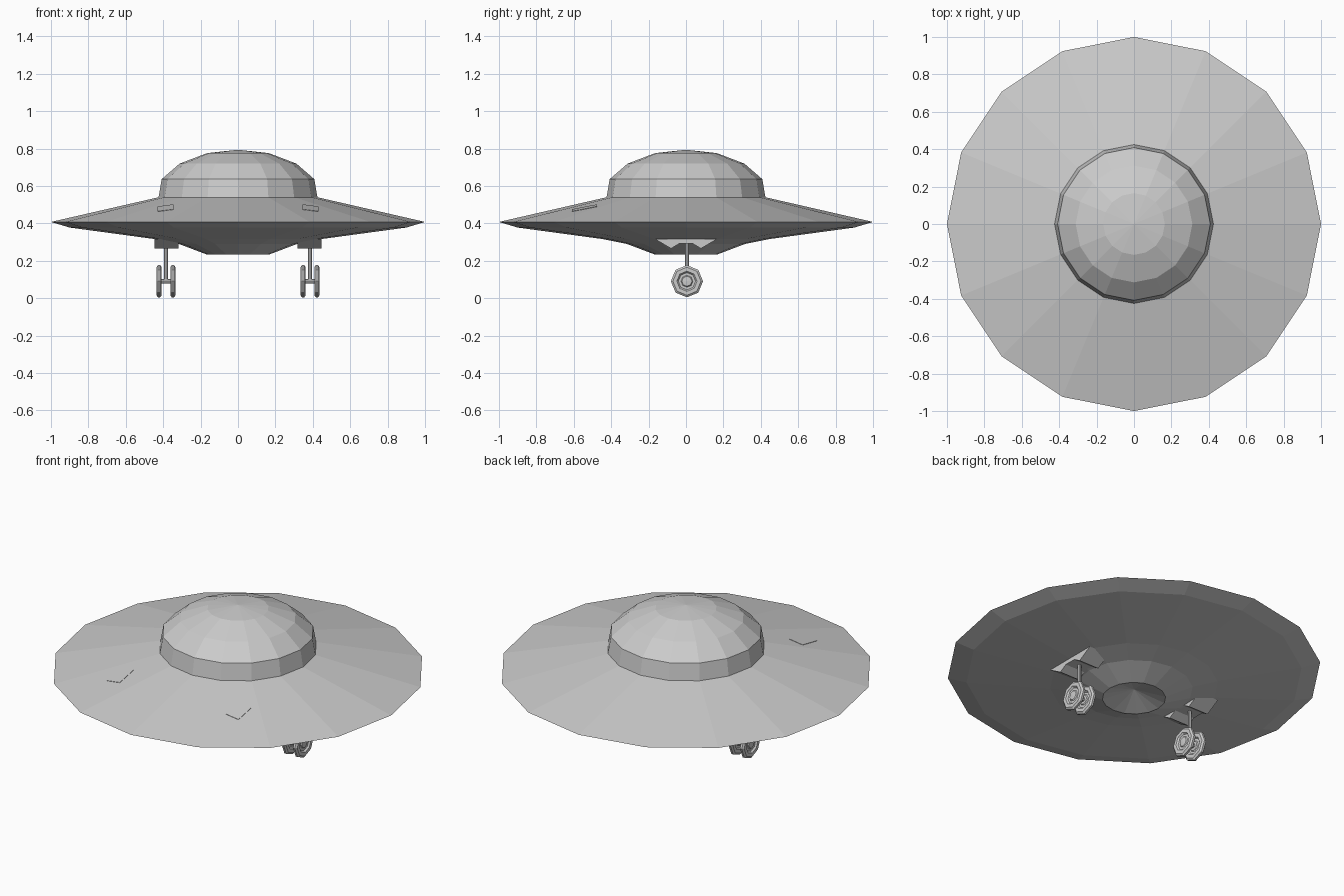
import bpy, bmesh, math
from mathutils import Matrix, Vector

cube = bpy.data.objects.get("Cube")
if cube:
    bpy.data.objects.remove(cube, do_unlink=True)

metal = bpy.data.materials.new("grey_metal")
metal.use_nodes = True
GREY = (0.6, 0.6, 0.6, 1)
metal.diffuse_color = GREY
metal.node_tree.nodes["Principled BSDF"].inputs["Base Color"].default_value = GREY


def finish(name, bm):
    bmesh.ops.recalc_face_normals(bm, faces=bm.faces)
    mesh = bpy.data.meshes.new(name)
    bm.to_mesh(mesh)
    bm.free()
    mesh.materials.append(metal)
    obj = bpy.data.objects.new(name, mesh)
    bpy.context.collection.objects.link(obj)
    return obj


def lathe(name, profile, sides, matrix=Matrix()):
    """Revolve (radius, height) points around z; both ends lie on the axis."""
    bm = bmesh.new()
    rings = []
    for r, z in profile:
        if r == 0:
            rings.append([bm.verts.new((0, 0, z))] * sides)
        else:
            rings.append([bm.verts.new((r * math.cos(math.tau * i / sides),
                                        r * math.sin(math.tau * i / sides), z))
                          for i in range(sides)])
    for a, b in zip(rings, rings[1:]):
        for i in range(sides):
            j = (i + 1) % sides
            bm.faces.new(list(dict.fromkeys((a[i], a[j], b[j], b[i]))))
    bm.transform(matrix)
    return finish(name, bm)


def prism(name, bottom, offset):
    """Extrude a polygon along an offset vector."""
    bm = bmesh.new()
    face = bm.faces.new([bm.verts.new(p) for p in bottom])
    new = bmesh.ops.extrude_face_region(bm, geom=[face])["geom"]
    bmesh.ops.translate(bm, vec=Vector(offset),
                        verts=[v for v in new if isinstance(v, bmesh.types.BMVert)])
    return finish(name, bm)


def rod(name, start, end, radius, sides=8):
    start, end = Vector(start), Vector(end)
    length = (end - start).length
    turn = (end - start).to_track_quat('Z', 'Y').to_matrix().to_4x4()
    return lathe(name, [(0, 0), (radius, 0), (radius, length), (0, length)],
                 sides, Matrix.Translation(start) @ turn)


# Saucer hull with recessed bottom port
lathe("saucer_hull", [(0, 0.29), (0.17, 0.235), (0.315, 0.29), (0.45, 0.317),
                      (0.90, 0.378), (1.0, 0.408), (0.425, 0.54), (0, 0.54)], 16)

# Cabin dome on a steep collar
lathe("cabin_dome", [(0, 0.535), (0.425, 0.538), (0.408, 0.637), (0.312, 0.72),
                     (0.165, 0.776), (0, 0.794)], 16)

# Tyre, sunken wheel disc and hub, symmetric in thickness
half = [(0, 0.012), (0.027, 0.010), (0.032, 0.005), (0.046, 0.005),
        (0.054, 0.014), (0.075, 0.014), (0.086, 0.006)]
wheel_profile = half + [(r, -h) for r, h in reversed(half)]

GEAR_X, AXLE_Z = 0.385, 0.091
for side, s in (("left", 1), ("right", -1)):
    x = s * GEAR_X
    # Landing gear
    rod(f"{side}_strut", (x, 0.005, AXLE_Z), (x, 0.005, 0.34), 0.010)
    rod(f"{side}_axle", (x - 0.038, 0.005, AXLE_Z), (x + 0.038, 0.005, AXLE_Z), 0.013)
    for place, dx in (("outer", 0.037), ("inner", -0.037)):
        lathe(f"{side}_{place}_wheel", wheel_profile, 8,
              Matrix.Translation((x + s * dx, 0.005, AXLE_Z))
              @ Matrix.Rotation(math.pi / 2, 4, 'Y'))

    # Gear bay fairing with a notch around the strut
    outline = [(-0.165, 0.316), (-0.08, 0.266), (-0.035, 0.293),
               (0.035, 0.293), (0.08, 0.266), (0.165, 0.316)]
    prism(f"{side}_gear_fairing", [(s * 0.447, y, z) for y, z in outline],
          (-s * 0.13, 0, 0))

    # Small hatch lying flush on the upper hull
    a = math.radians(56.25)
    corners = []
    for px, py in ((0.345, -0.61), (0.43, -0.61), (0.43, -0.475), (0.345, -0.475)):
        d = px * math.cos(a) - py * math.sin(a)
        corners.append((s * px, py, 0.408 + (0.981 - d) * 0.234 - 0.003))
    prism(f"{side}_hatch", corners, (0, 0, 0.005))
